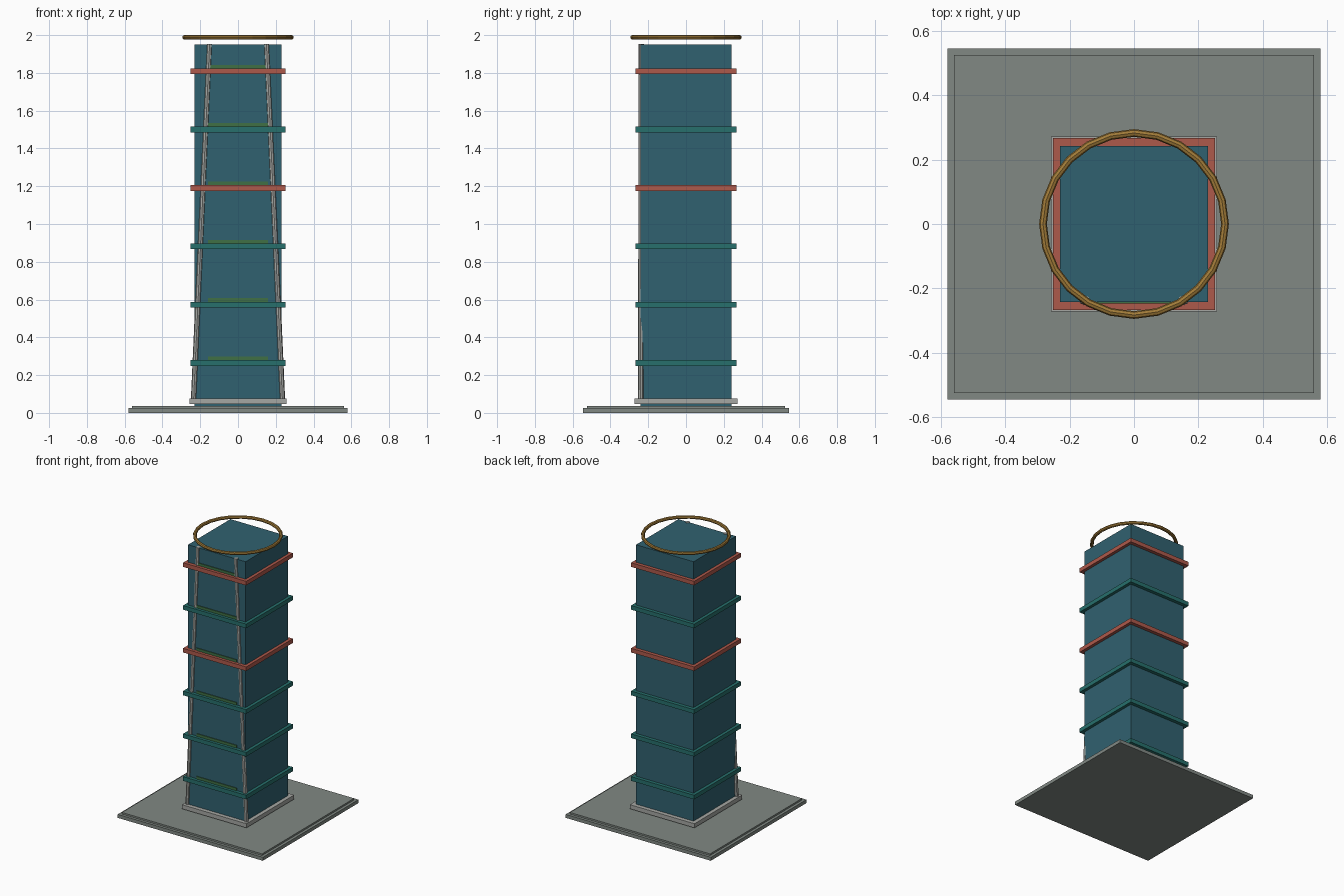
import bpy
from math import radians
from mathutils import Vector

if "Cube" in bpy.data.objects:
    bpy.data.objects.remove(bpy.data.objects["Cube"])


def mat(name, rgb):
    m = bpy.data.materials.new(name)
    m.diffuse_color = (*rgb, 1)
    m.use_nodes = True
    m.node_tree.nodes["Principled BSDF"].inputs["Base Color"].default_value = m.diffuse_color
    return m


GLASS = mat("blue_glass", (0.03, 0.12, 0.16))
RED = mat("red", (0.42, 0.10, 0.07))
TEAL = mat("teal", (0.02, 0.16, 0.15))
GREEN = mat("green", (0.05, 0.16, 0.06))
GOLD = mat("gold", (0.36, 0.20, 0.04))
STONE = mat("stone", (0.22, 0.25, 0.23))
PALE = mat("pale_stone", (0.38, 0.39, 0.37))


def box(name, hx, hy, z0, z1, m, y=0):
    bpy.ops.mesh.primitive_cube_add(size=1, location=(0, y, (z0 + z1) / 2))
    o = bpy.context.object
    o.name = name
    o.scale = (2 * hx, 2 * hy, z1 - z0)
    bpy.ops.object.transform_apply(location=False, rotation=False, scale=True)
    o.data.materials.append(m)
    return o


def rod(name, a, b, r, m):
    a, b = Vector(a), Vector(b)
    d = b - a
    bpy.ops.mesh.primitive_cylinder_add(vertices=8, radius=r, depth=d.length, location=(a + b) / 2,
                                        rotation=d.to_track_quat('Z', 'Y').to_euler())
    o = bpy.context.object
    o.name = name
    o.data.materials.append(m)


# Stepped site slab and plinth
box("site_slab", 0.58, 0.545, 0, 0.025, STONE)
box("paving", 0.56, 0.525, 0.025, 0.037, STONE)
box("plinth", 0.258, 0.272, 0.047, 0.077, PALE)

# Tower body
box("tower_body", 0.23, 0.242, 0.037, 1.95, GLASS)

# Floor bands with a thin planting strip on the front above each
for i in range(6):
    z = 0.264 + 0.309 * i
    box(f"floor_band_{i + 1}", 0.252, 0.267, z - 0.015, z + 0.015, RED if i in (3, 5) else TEAL)
    box(f"planting_strip_{i + 1}", 0.16, 0.012, z + 0.005, z + 0.034, GREEN, y=-0.235)

# Leaning front ribs
for s, side in ((-1, "left"), (1, "right")):
    rod(f"front_rib_{side}", (s * 0.236, -0.24, 0.06), (s * 0.151, -0.237, 1.953), 0.014, PALE)

# Crown ring
bpy.ops.mesh.primitive_torus_add(major_segments=24, minor_segments=8, major_radius=0.283,
                                 minor_radius=0.012, location=(0, 0, 1.988))
ring = bpy.context.object
ring.name = "crown_ring"
ring.data.materials.append(GOLD)
